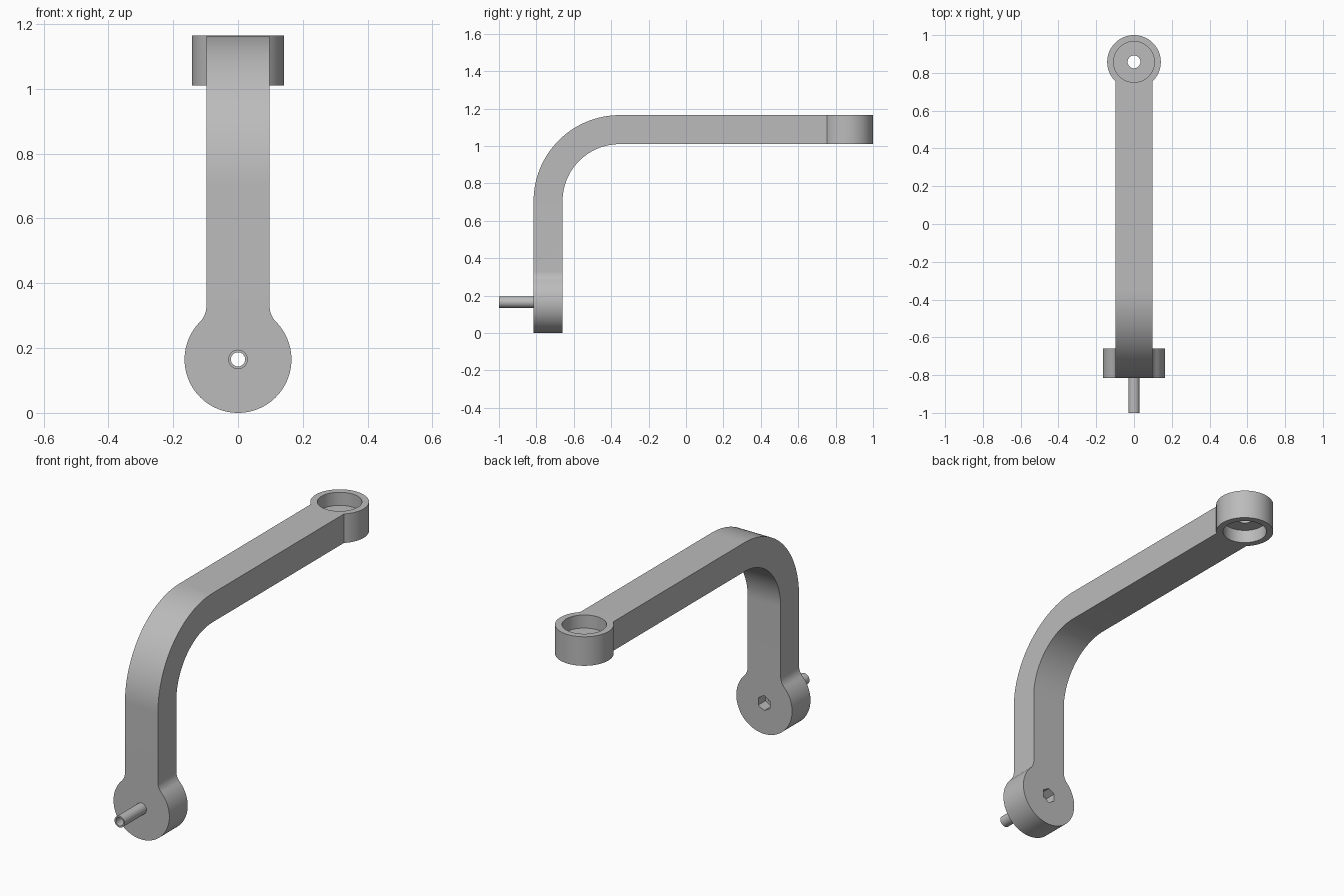
import bpy
import bmesh
from math import sin, cos, pi, atan2, sqrt, radians
from mathutils import Vector

cube = bpy.data.objects.get("Cube")
if cube:
    bpy.data.objects.remove(cube)

GREY = (0.5, 0.5, 0.5, 1)
mat = bpy.data.materials.new("plain grey")
mat.use_nodes = True
mat.diffuse_color = GREY
mat.node_tree.nodes["Principled BSDF"].inputs["Base Color"].default_value = GREY

# Main sizes
HALF_W = 0.0975                  # half width of the arm
FRONT, BACK = -0.815, -0.66      # upright leg in y
BOTTOM, TOP = 1.01, 1.165        # level arm in z
DISC_R = 0.165
RING_R, RING_Y = 0.142, 0.858


def arc(cx, cy, r, a0, a1, n):
    return [(cx + r * cos(a0 + (a1 - a0) * i / n),
             cy + r * sin(a0 + (a1 - a0) * i / n)) for i in range(n + 1)]


def circle(cx, cy, r, n=64, start=0.0):
    return arc(cx, cy, r, start, start + 2 * pi, n)[:-1]


def prism(name, outline, axis, lo, hi):
    """Extrude a closed 2D outline along one axis."""
    place = {"x": lambda a, b: (lo, a, b),
             "y": lambda a, b: (a, lo, b),
             "z": lambda a, b: (a, b, lo)}[axis]
    bm = bmesh.new()
    face = bm.faces.new([bm.verts.new(place(a, b)) for a, b in outline])
    out = bmesh.ops.extrude_face_region(bm, geom=[face])["geom"]
    step = Vector([(hi - lo) * (axis == k) for k in "xyz"])
    bmesh.ops.translate(bm, vec=step,
                        verts=[g for g in out if isinstance(g, bmesh.types.BMVert)])
    bmesh.ops.recalc_face_normals(bm, faces=bm.faces[:])
    mesh = bpy.data.meshes.new(name)
    bm.to_mesh(mesh)
    bm.free()
    mesh.materials.append(mat)
    obj = bpy.data.objects.new(name, mesh)
    bpy.context.collection.objects.link(obj)
    return obj


def combine(target, tool, operation):
    """Join or cut with another solid, then discard it."""
    tool.hide_render = True
    mod = target.modifiers.new("combine", "BOOLEAN")
    mod.operation = operation
    mod.solver = "EXACT"
    mod.object = tool
    bpy.context.view_layer.objects.active = target
    bpy.ops.object.modifier_apply(modifier=mod.name)
    bpy.data.objects.remove(tool)


# Bent arm: upright leg, quarter bend and level run
bend_y, bend_z = -0.355, 0.705
side = ([(FRONT, 0.25)]
        + arc(bend_y, bend_z, bend_y - FRONT, pi, pi / 2, 32)
        + [(RING_Y, TOP), (RING_Y, BOTTOM)]
        + arc(bend_y, bend_z, bend_y - BACK, pi / 2, pi, 32)
        + [(BACK, 0.25)])
arm = prism("bent_arm", side, "x", -HALF_W, HALF_W)

# Round foot, blended into the leg with fillets
fillet = 0.07
fx = HALF_W + fillet
fz = DISC_R + sqrt((DISC_R + fillet) ** 2 - fx ** 2)
lean = atan2(fz - DISC_R, fx)
right_fillet = arc(fx, fz, fillet, lean + pi, pi, 10)
foot_outline = (arc(0, DISC_R, DISC_R, pi - lean, 2 * pi + lean, 72)
                + right_fillet[1:]
                + [(-x, z) for x, z in reversed(right_fillet[1:])])
combine(arm, prism("foot", foot_outline, "y", FRONT, BACK), "UNION")

# Ring end with a recess on each side of a thin drilled web
combine(arm, prism("ring", circle(0, RING_Y, RING_R), "z", BOTTOM, TOP), "UNION")
recess = circle(0, RING_Y, 0.108)
combine(arm, prism("top_recess", recess, "z", TOP - 0.07, TOP + 0.1), "DIFFERENCE")
combine(arm, prism("bottom_recess", recess, "z", BOTTOM - 0.1, BOTTOM + 0.07), "DIFFERENCE")
combine(arm, prism("web_hole", circle(0, RING_Y, 0.034, 32), "z", 0.9, 1.3), "DIFFERENCE")

# Hollow pin on the front of the foot, hexagonal socket on the back
combine(arm, prism("pin", circle(0, DISC_R, 0.03, 32), "y", -1, FRONT + 0.03), "UNION")
combine(arm, prism("pin_bore", circle(0, DISC_R, 0.022, 32), "y", -1.1, -0.6), "DIFFERENCE")
combine(arm, prism("hex_socket", circle(0, DISC_R, 0.04, 6, pi / 2), "y",
                   BACK - 0.06, -0.5), "DIFFERENCE")

# Smooth the curved walls, keep the rims sharp
bpy.ops.object.select_all(action="DESELECT")
arm.select_set(True)
bpy.context.view_layer.objects.active = arm
bpy.ops.object.shade_smooth_by_angle(angle=radians(30))
